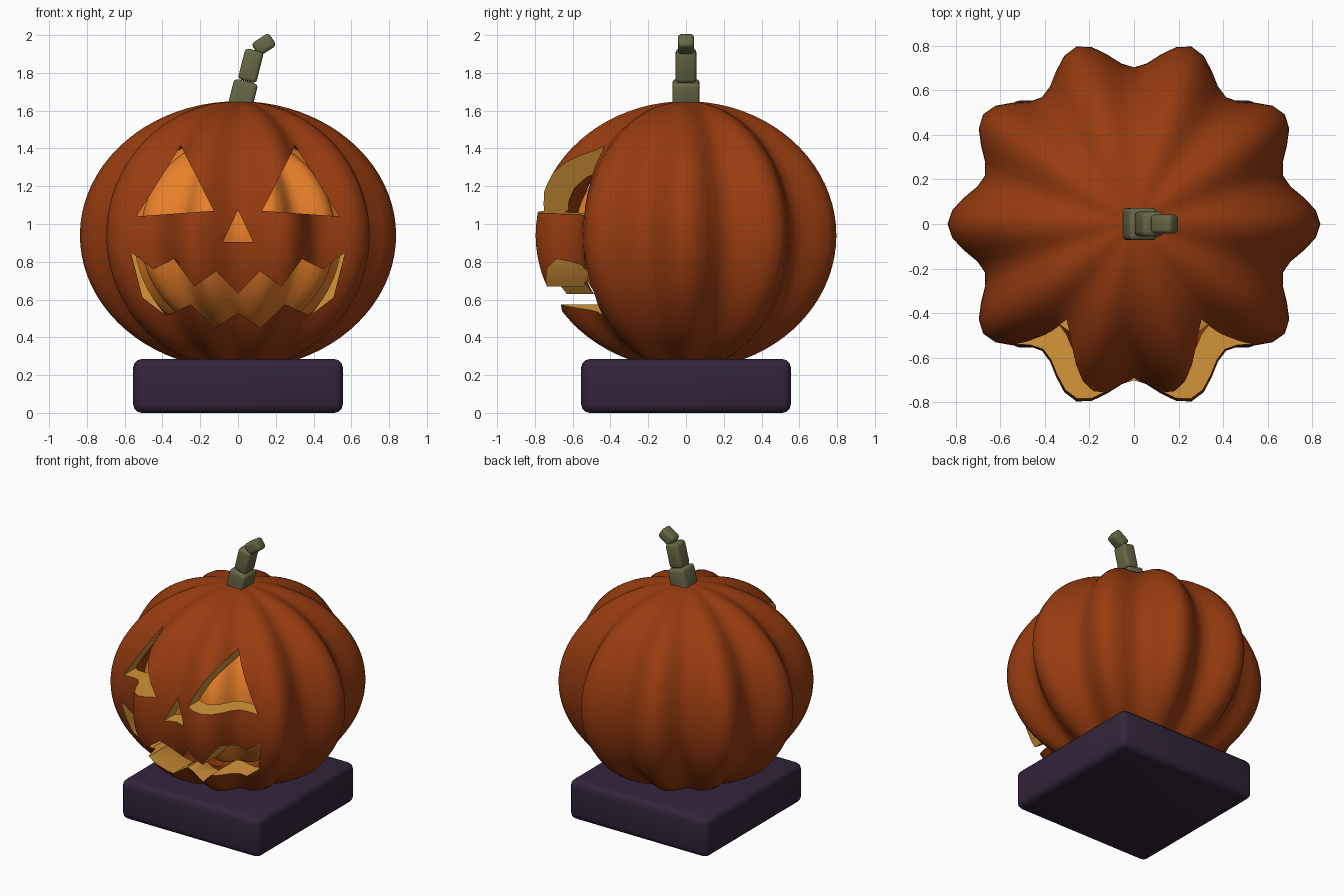
import bpy, bmesh, math
from mathutils import Matrix

if "Cube" in bpy.data.objects:
    bpy.data.objects.remove(bpy.data.objects["Cube"])

def material(name, rgb):
    m = bpy.data.materials.new(name)
    m.diffuse_color = (*rgb, 1)
    m.use_nodes = True
    m.node_tree.nodes["Principled BSDF"].inputs["Base Color"].default_value = m.diffuse_color
    return m

skin = material("dark orange skin", (0.31, 0.045, 0.005))
flesh = material("yellow flesh", (0.66, 0.30, 0.04))
glow = material("glowing orange", (0.90, 0.24, 0.025))
stem_green = material("stem green", (0.135, 0.135, 0.06))
plinth_purple = material("plinth purple", (0.032, 0.018, 0.042))

CZ, HALF = 0.94, 0.71   # pumpkin centre height and half height

def make(name, bm, mats):
    me = bpy.data.meshes.new(name)
    bm.to_mesh(me)
    bm.free()
    ob = bpy.data.objects.new(name, me)
    bpy.context.collection.objects.link(ob)
    for m in mats:
        me.materials.append(m)
    return ob

def smooth(ob, angle=35):
    bpy.ops.object.select_all(action='DESELECT')
    ob.select_set(True)
    bpy.context.view_layer.objects.active = ob
    bpy.ops.object.shade_smooth_by_angle(angle=math.radians(angle))

def apply_mod(ob, mod):
    bpy.ops.object.select_all(action='DESELECT')
    ob.select_set(True)
    bpy.context.view_layer.objects.active = ob
    bpy.ops.object.modifier_apply(modifier=mod.name)

def ribbed(bm, k):
    """Ten-lobed ellipsoid, scaled by k."""
    made = bmesh.ops.create_uvsphere(bm, u_segments=80, v_segments=40, radius=1)['verts']
    for v in made:
        a = math.atan2(v.co.y, v.co.x)
        r = (0.77 + 0.067 * math.cos(10 * a)) * k
        v.co = (v.co.x * r, v.co.y * r, CZ + v.co.z * HALF * k)
    return made

def cutter(name, pts, y0, y1):
    """Prism of a front-view outline, running along y."""
    bm = bmesh.new()
    face = bm.faces.new([bm.verts.new((x, y0, z)) for x, z in pts])
    ext = bmesh.ops.extrude_face_region(bm, geom=[face])['geom']
    for g in ext:
        if isinstance(g, bmesh.types.BMVert):
            g.co.y = y1
    bmesh.ops.recalc_face_normals(bm, faces=bm.faces)
    for f in bm.faces:
        f.material_index = 1
    ob = make(name, bm, [skin, flesh])
    ob.hide_render = True
    return ob

def block(name, size, loc, tilt, bevel, mat):
    bm = bmesh.new()
    bmesh.ops.create_cube(bm, size=1)
    bmesh.ops.scale(bm, vec=size, verts=bm.verts)
    bmesh.ops.bevel(bm, geom=bm.edges[:], offset=bevel, segments=3,
                    profile=0.5, affect='EDGES')
    bm.transform(Matrix.Translation(loc) @ Matrix.Rotation(math.radians(tilt), 4, 'Y'))
    ob = make(name, bm, [mat])
    smooth(ob)
    return ob

# hollow pumpkin shell
bm = bmesh.new()
ribbed(bm, 1.0)
outer_faces = set(bm.faces)
ribbed(bm, 0.82)
bmesh.ops.reverse_faces(bm, faces=[f for f in bm.faces if f not in outer_faces])
shell = make("pumpkin_shell", bm, [skin, flesh])

# carved face
eye = [(-0.303, 1.415), (-0.537, 1.04), (-0.128, 1.07)]
nose = [(0, 1.075), (-0.08, 0.905), (0.08, 0.905)]
upper = [(-0.567, 0.85), (-0.447, 0.76), (-0.34, 0.815), (-0.23, 0.67), (-0.115, 0.75)]
lower = [(-0.12, 0.45), (-0.25, 0.575), (-0.38, 0.515), (-0.505, 0.61)]
flip = lambda pts: [(-x, z) for x, z in reversed(pts)]
mouth = upper + [(0, 0.63)] + flip(upper) + flip(lower) + [(0, 0.53)] + lower
for name, pts, depth in (("left_eye", eye, -0.1), ("right_eye", flip(eye), -0.1),
                         ("nose", nose, -0.3), ("mouth", mouth, -0.18)):
    c = cutter(name + "_cutter", pts, -1.2, depth)
    mod = shell.modifiers.new("cut", 'BOOLEAN')
    mod.operation = 'DIFFERENCE'
    mod.solver = 'EXACT'
    mod.object = c
    apply_mod(shell, mod)
    bpy.data.objects.remove(c, do_unlink=True)
smooth(shell, 40)

# glowing core inside the shell
bm = bmesh.new()
ribbed(bm, 0.74)
smooth(make("glowing_core", bm, [glow]), 40)

# bent stem in three pieces
block("stem_lower", (0.13, 0.145, 0.18), (0.022, 0, 1.668), 14, 0.02, stem_green)
block("stem_middle", (0.10, 0.11, 0.17), (0.068, 0, 1.838), 14, 0.02, stem_green)
block("stem_tip", (0.08, 0.086, 0.11), (0.137, 0, 1.95), 57, 0.02, stem_green)

# plinth
block("plinth", (1.11, 1.11, 0.285), (0, 0, 0.1425), 0, 0.045, plinth_purple)
